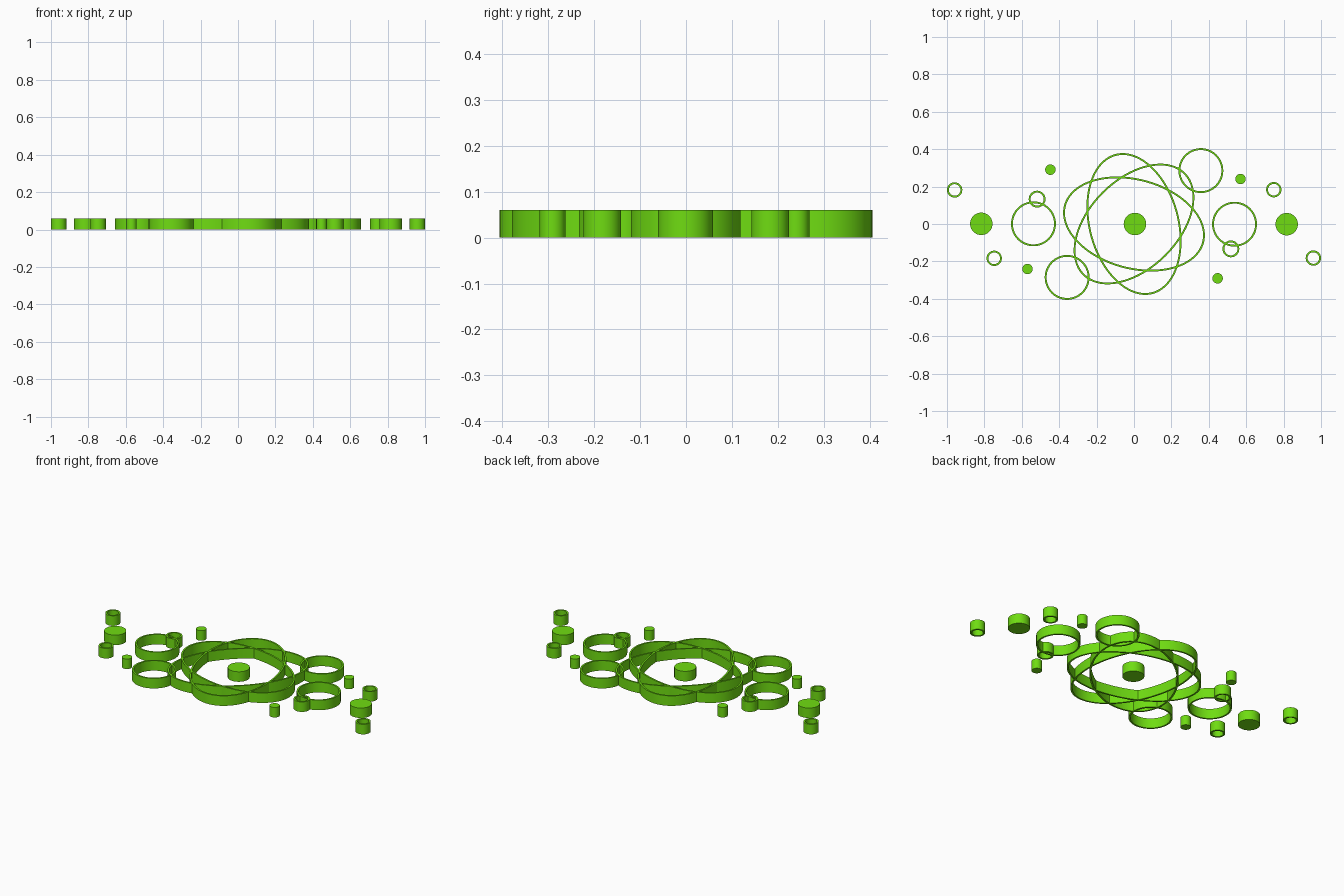
import bpy, bmesh
from math import sin, cos, radians, tau

if "Cube" in bpy.data.objects:
    bpy.data.objects.remove(bpy.data.objects["Cube"])

HEIGHT = 0.06
WALL = 0.01

green = bpy.data.materials.new("green")
green.diffuse_color = (0.16, 0.72, 0.006, 1)
green.use_nodes = True
green.node_tree.nodes["Principled BSDF"].inputs["Base Color"].default_value = green.diffuse_color


def finish(name, bm):
    bmesh.ops.recalc_face_normals(bm, faces=bm.faces)
    mesh = bpy.data.meshes.new(name)
    bm.to_mesh(mesh)
    bm.free()
    mesh.materials.append(green)
    obj = bpy.data.objects.new(name, mesh)
    bpy.context.collection.objects.link(obj)
    bpy.ops.object.select_all(action='DESELECT')
    obj.select_set(True)
    bpy.context.view_layer.objects.active = obj
    bpy.ops.object.shade_smooth_by_angle(angle=radians(30))


def loop(bm, x, y, z, a, b, tilt, n):
    t = radians(tilt)
    pts = [(a * cos(tau * i / n), b * sin(tau * i / n)) for i in range(n)]
    return [bm.verts.new((x + u * cos(t) - v * sin(t),
                          y + u * sin(t) + v * cos(t), z)) for u, v in pts]


def bridge(bm, p, q):
    n = len(p)
    for i in range(n):
        j = (i + 1) % n
        bm.faces.new((p[i], p[j], q[j], q[i]))


def disc(name, x, y, r, n=48):
    bm = bmesh.new()
    low = loop(bm, x, y, 0, r, r, 0, n)
    top = loop(bm, x, y, HEIGHT, r, r, 0, n)
    bridge(bm, low, top)
    bm.faces.new(low)
    bm.faces.new(top)
    finish(name, bm)


def ring(name, x, y, a, b, tilt=0, n=64):
    bm = bmesh.new()
    section = [(0, 0), (0, HEIGHT), (WALL, HEIGHT), (WALL, 0)]
    loops = [loop(bm, x, y, z, a - w, b - w, tilt, n) for w, z in section]
    for k in range(4):
        bridge(bm, loops[k], loops[(k + 1) % 4])
    finish(name, bm)


# Three crossed elliptical orbits around a centre disc
disc("centre_disc", 0.005, 0, 0.06)
for tilt in (45, 105, 165):
    ring("orbit_ring", 0, 0, 0.387, 0.242, tilt, 128)

# Everything else repeats with half-turn symmetry
for s in (1, -1):
    disc("end_disc", s * 0.8165, s * -0.001, 0.06)
    for x, y in ((0.5695, 0.2405), (0.447, -0.2905)):
        disc("small_disc", s * x, s * y, 0.028)
    for x, y in ((0.5375, -0.001), (0.3575, 0.2855)):
        ring("large_ring", s * x, s * y, 0.12, 0.12)
    for x, y, r in ((0.7475, 0.1835, 0.041), (0.959, -0.182, 0.041),
                    (0.518, -0.133, 0.045)):
        ring("small_ring", s * x, s * y, r, r, 0, 48)
